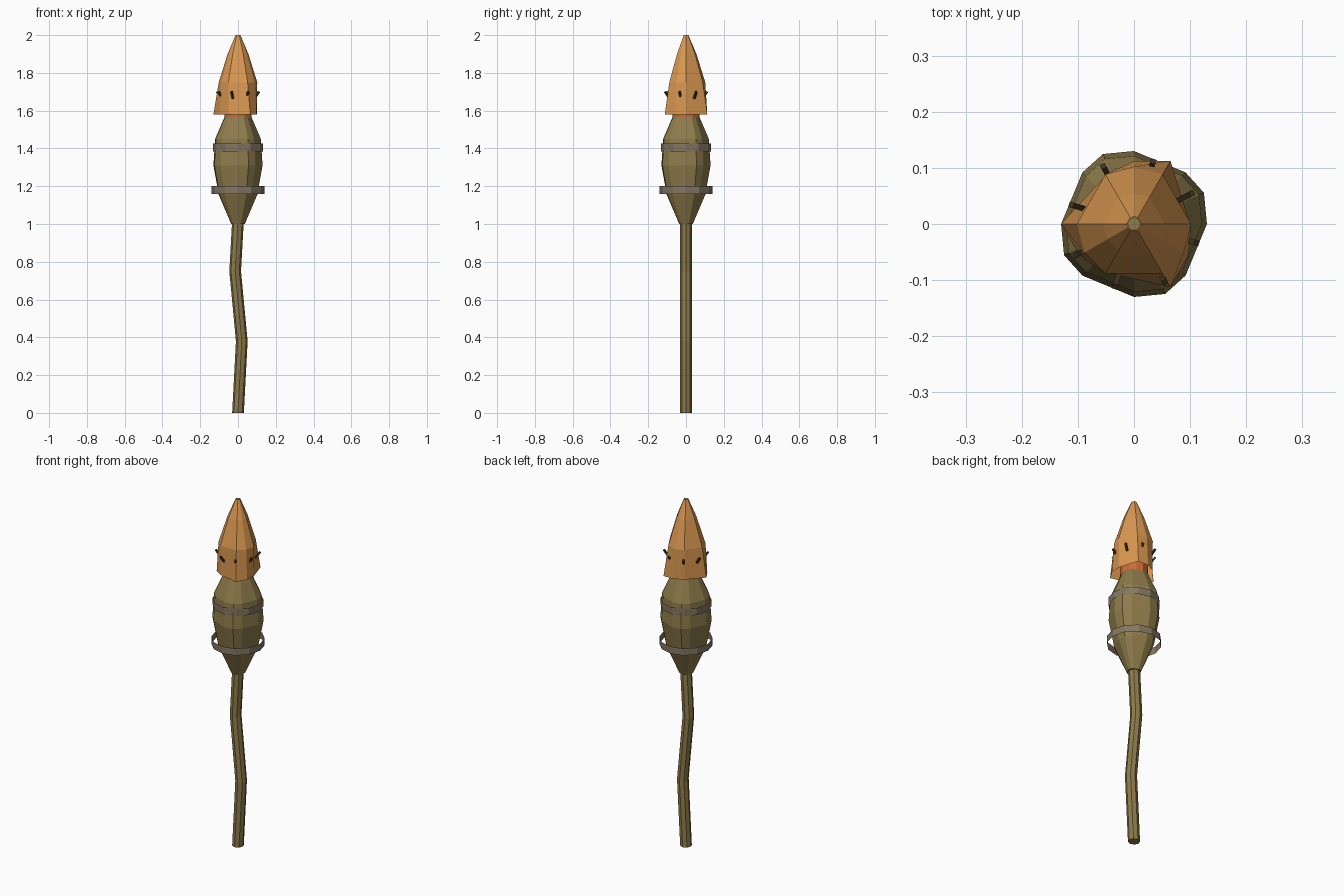
import bpy, bmesh
from math import sin, cos, radians
from mathutils import Vector

cube = bpy.data.objects.get("Cube")
if cube:
    bpy.data.objects.remove(cube)


def material(name, rgb):
    m = bpy.data.materials.new(name)
    m.use_nodes = True
    m.diffuse_color = (*rgb, 1)
    m.node_tree.nodes["Principled BSDF"].inputs["Base Color"].default_value = (*rgb, 1)
    return m


olive = material("olive wood", (0.27, 0.20, 0.07))
orange = material("orange cap", (0.69, 0.31, 0.08))
rust = material("rust collar", (0.60, 0.15, 0.04))
iron = material("dull band", (0.23, 0.18, 0.12))
dark = material("dark thorn", (0.05, 0.035, 0.015))


def finish(name, bm, mat):
    bmesh.ops.recalc_face_normals(bm, faces=bm.faces)
    mesh = bpy.data.meshes.new(name)
    bm.to_mesh(mesh)
    bm.free()
    mesh.materials.append(mat)
    obj = bpy.data.objects.new(name, mesh)
    bpy.context.collection.objects.link(obj)
    return obj


def ring(r, z, angles, x=0):
    """Ring of points; r is one radius or one radius per angle."""
    radii = r if isinstance(r, list) else [r] * len(angles)
    return [Vector((x + q * cos(radians(a)), q * sin(radians(a)), z))
            for q, a in zip(radii, angles)]


def loft(name, rings, mat, bottom=False, top=False):
    """Skin a stack of rings with flat quads."""
    bm = bmesh.new()
    loops = [[bm.verts.new(p) for p in pts] for pts in rings]
    n = len(loops[0])
    for low, high in zip(loops, loops[1:]):
        for i in range(n):
            j = (i + 1) % n
            bm.faces.new((low[i], low[j], high[j], high[i]))
    if bottom:
        bm.faces.new(loops[0])
    if top:
        bm.faces.new(loops[-1])
    return finish(name, bm, mat)


def even(n):
    return [360 * i / n for i in range(n)]


# Crooked shaft
shaft_path = [(0, 0), (0.02, 0.38), (-0.015, 0.75), (0, 1.02)]
loft("shaft", [ring(0.031, z, even(8), x) for x, z in shaft_path], olive, bottom=True, top=True)

# Bulbous body with uneven, fourfold facets
body_angles = [q + a for q in range(0, 360, 90) for a in (0, 24, 45)]
body_profile = [(0.036, 1.0), (0.102, 1.155), (0.130, 1.31), (0.121, 1.45), (0.07, 1.57)]
loft("body", [ring([r, r * 1.05, r] * 4, z, body_angles) for r, z in body_profile],
     olive, bottom=True, top=True)

# Thin bands: one tight, one loose
for name, r, low, high in (("upper_band", 0.133, 1.385, 1.425),
                           ("lower_band", 0.140, 1.16, 1.20)):
    loft(name, [ring(r, low, even(12)), ring(r, high, even(12))], iron)

# Collar under the cap
loft("collar", [ring(0.072, 1.56, even(12)), ring(0.072, 1.63, even(12))], rust, top=True)

# Flared cap, open below, with three projecting corners on the hem
cap_angles = [q + a for q in (0, 120, 240) for a in (0, 60, 90)]
loft("cap", [ring([0.1, 0.13, 0.112] * 3, 1.58, cap_angles),
             ring(0.102, 1.75, cap_angles),
             ring(0.055, 1.90, cap_angles),
             ring(0.013, 2.0, cap_angles)], orange)
loft("tip", [ring(0.012, 1.97, even(8)), ring(0.012, 2.0, even(8))], olive, top=True)

# Thorns around the cap
for i in range(8):
    a = radians(28 + 45 * i)
    out, side = Vector((cos(a), sin(a), 0)), Vector((-sin(a), cos(a), 0))
    start = out * 0.092 + Vector((0, 0, 1.665))
    end = out * 0.117 + Vector((0, 0, 1.70))
    across = (end - start).normalized().cross(side)
    corners = [side * u + across * v for u, v in ((-1, -1), (1, -1), (1, 1), (-1, 1))]
    loft(f"thorn_{i + 1}", [[p + c * 0.005 for c in corners] for p in (start, end)],
         dark, bottom=True, top=True)
